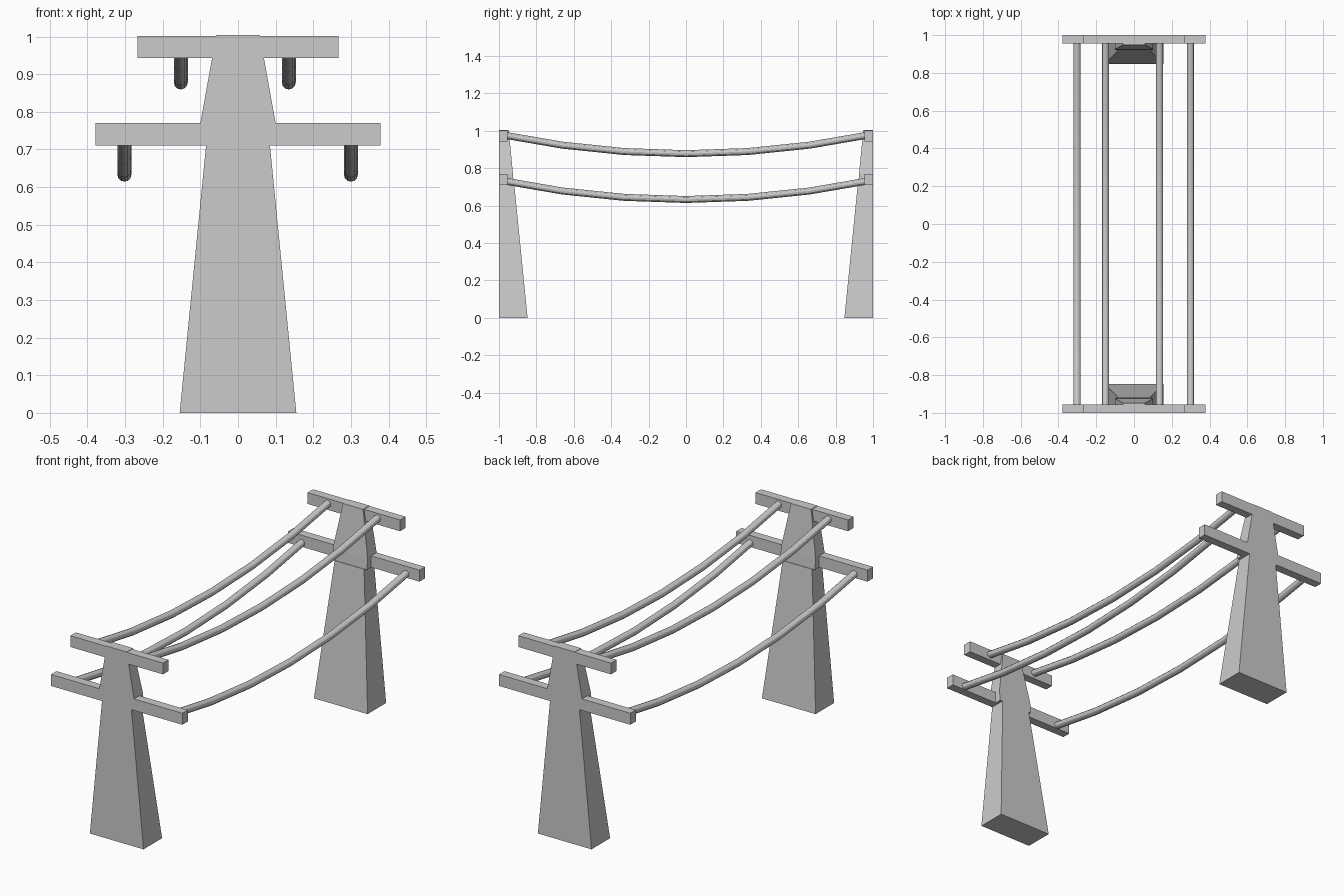
import bpy, bmesh

if "Cube" in bpy.data.objects:
    bpy.data.objects.remove(bpy.data.objects["Cube"])


def add_mesh(name, bm):
    bmesh.ops.recalc_face_normals(bm, faces=bm.faces)
    me = bpy.data.meshes.new(name)
    bm.to_mesh(me)
    bm.free()
    ob = bpy.data.objects.new(name, me)
    bpy.context.collection.objects.link(ob)
    return ob


def column(name, s, levels):
    """Tapered column with a flat outer face; levels are (z, half width, inner y)."""
    bm = bmesh.new()
    rings = []
    for z, w, y in levels:
        rings.append([bm.verts.new((px, s * py, z))
                      for px, py in ((-w, 1), (w, 1), (w, y), (-w, y))])
    for a, b in zip(rings, rings[1:]):
        for i in range(4):
            j = (i + 1) % 4
            bm.faces.new((a[i], a[j], b[j], b[i]))
    bm.faces.new(rings[0])
    bm.faces.new(rings[-1])
    return add_mesh(name, bm)


def box(name, x0, x1, y0, y1, z0, z1):
    bm = bmesh.new()
    bmesh.ops.create_cube(bm, size=1)
    for v in bm.verts:
        v.co = (x0 if v.co.x < 0 else x1, y0 if v.co.y < 0 else y1, z0 if v.co.z < 0 else z1)
    return add_mesh(name, bm)


def cable(name, x, z_mid, radius=0.0185):
    """Sagging round cable in six straight spans."""
    cu = bpy.data.curves.new(name, 'CURVE')
    cu.dimensions = '3D'
    cu.bevel_depth = radius
    cu.bevel_resolution = 4
    cu.use_fill_caps = True
    sp = cu.splines.new('POLY')
    sp.points.add(6)
    for i, p in enumerate(sp.points):
        t = (i - 3) / 3
        p.co = (x, t * 0.99, z_mid + 0.102 * t * t, 1)
    ob = bpy.data.objects.new(name, cu)
    bpy.context.collection.objects.link(ob)
    bpy.ops.object.select_all(action='DESELECT')
    ob.select_set(True)
    bpy.context.view_layer.objects.active = ob
    bpy.ops.object.convert(target='MESH')
    bpy.ops.object.shade_smooth_by_angle()


# Towers: tapered base, stepped collar at the lower arm, narrowing head
LEVELS = [(0, 0.155, 0.847), (0.71, 0.085, 0.918), (0.71, 0.1, 0.921),
          (0.77, 0.1, 0.925), (1.004, 0.058, 0.948)]
for s, end in ((-1, "front"), (1, "back")):
    column(end + "_tower", s, LEVELS)
    # Cross arms, one on each side of the column
    for d, side in ((-1, "left"), (1, "right")):
        ys = sorted((s * 1.0, s * 0.955))
        for level, inner, outer, z0, z1 in (("upper", 0.056, 0.267, 0.943, 1.002),
                                            ("lower", 0.082, 0.379, 0.71, 0.77)):
            xs = sorted((d * inner, d * outer))
            box(f"{end}_{level}_{side}_arm", *xs, *ys, z0, z1)

# Cables
for name, x, z in (("upper_left_cable", -0.152, 0.878), ("upper_right_cable", 0.135, 0.878),
                   ("lower_left_cable", -0.302, 0.633), ("lower_right_cable", 0.3, 0.633)):
    cable(name, x, z)
